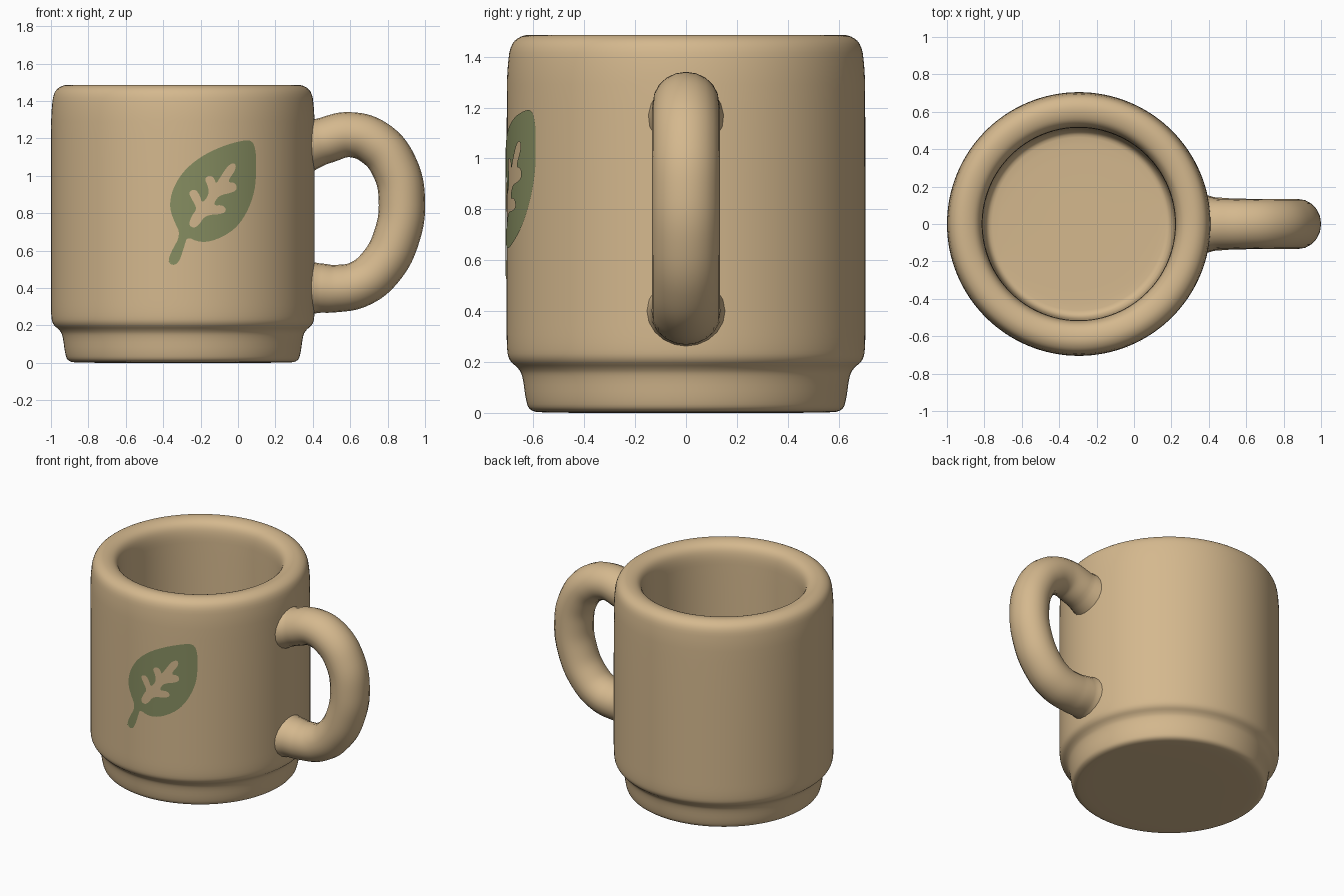
import bpy, bmesh, math
from mathutils import Vector

if "Cube" in bpy.data.objects:
    bpy.data.objects.remove(bpy.data.objects["Cube"])

CX = -0.295      # mug axis
R = 0.705        # outer wall radius
SEG = 128


def material(name, rgb):
    m = bpy.data.materials.new(name)
    m.diffuse_color = (*rgb, 1)
    m.use_nodes = True
    m.node_tree.nodes["Principled BSDF"].inputs["Base Color"].default_value = m.diffuse_color
    return m


clay = material("tan_clay", (0.66, 0.48, 0.27))
green = material("leaf_green", (0.24, 0.27, 0.12))


def finish(bm, name, mat):
    me = bpy.data.meshes.new(name)
    bm.to_mesh(me)
    bm.free()
    ob = bpy.data.objects.new(name, me)
    bpy.context.collection.objects.link(ob)
    me.materials.append(mat)
    for p in me.polygons:
        p.use_smooth = True
    return ob


def chaikin(pts, closed, rounds=2):
    """Round a polyline by cutting its corners."""
    for _ in range(rounds):
        n = len(pts)
        out = [] if closed else [pts[0]]
        for i in range(n if closed else n - 1):
            a, b = Vector(pts[i]), Vector(pts[(i + 1) % n])
            out += [a.lerp(b, 0.25), a.lerp(b, 0.75)]
        pts = out if closed else out + [pts[-1]]
    return pts


# Mug body: lathed profile with stepped foot, rounded rim and hollow inside
profile = [(0, 0), (0.56, 0), (0.615, 0.008), (0.63, 0.05), (0.642, 0.145),
           (0.658, 0.175), (0.695, 0.205), (R, 0.25), (R, 0.4), (R, 1.25),
           (0.702, 1.36), (0.69, 1.45), (0.645, 1.485), (0.59, 1.487),
           (0.54, 1.465), (0.517, 1.41), (0.515, 1.3), (0.512, 0.32),
           (0.50, 0.21), (0.44, 0.20), (0, 0.20)]
bm = bmesh.new()
ring = [bm.verts.new((CX + p[0], 0, p[1])) for p in chaikin(profile, False)]
edges = [bm.edges.new(e) for e in zip(ring, ring[1:])]
bmesh.ops.spin(bm, geom=ring + edges, cent=(CX, 0, 0), axis=(0, 0, 1),
               angle=math.tau, steps=SEG, use_duplicate=False)
bmesh.ops.remove_doubles(bm, verts=bm.verts, dist=0.0005)
bmesh.ops.recalc_face_normals(bm, faces=bm.faces)
finish(bm, "mug_body", clay)

# Handle: tube along a smooth D-shaped path, flared where it meets the wall
path = [(0.33, 1.155, 1.22), (0.45, 1.185, 1.0), (0.60, 1.22, 0.97),
        (0.74, 1.17, 1), (0.84, 1.04, 1), (0.876, 0.87, 1), (0.85, 0.68, 1),
        (0.765, 0.515, 1), (0.65, 0.422, 1), (0.52, 0.397, 1.02),
        (0.43, 0.40, 1.07), (0.33, 0.40, 1.28)]
cu = bpy.data.curves.new("handle", 'CURVE')
cu.dimensions = '3D'
cu.bevel_depth = 0.124
cu.bevel_resolution = 8
cu.resolution_u = 8
sp = cu.splines.new('BEZIER')
sp.bezier_points.add(len(path) - 1)
for bp, (x, z, r) in zip(sp.bezier_points, path):
    bp.co = (x, 0, z)
    bp.radius = r
    bp.handle_left_type = bp.handle_right_type = 'AUTO'
cu.materials.append(clay)
handle = bpy.data.objects.new("handle", cu)
bpy.context.collection.objects.link(handle)
bpy.context.view_layer.objects.active = handle
handle.select_set(True)
bpy.ops.object.convert(target='MESH')
handle = bpy.context.view_layer.objects.active
for v in handle.data.vertices:
    v.co.y *= 1.08
for p in handle.data.polygons:
    p.use_smooth = True

# Leaf decal: outline with a vein-shaped hole, wrapped around the front wall
outline = [(0.075, 1.19), (0.095, 1.14), (0.098, 1.05), (0.092, 0.92),
           (0.045, 0.795), (-0.02, 0.71), (-0.12, 0.655), (-0.205, 0.643),
           (-0.272, 0.675), (-0.285, 0.63), (-0.312, 0.545), (-0.34, 0.52),
           (-0.375, 0.535), (-0.36, 0.59), (-0.305, 0.685), (-0.345, 0.765),
           (-0.367, 0.835), (-0.352, 0.925), (-0.297, 1.02), (-0.205, 1.10),
           (-0.09, 1.157), (0.025, 1.19)]
veins = [(-0.24, 0.72), (-0.265, 0.74), (-0.245, 0.79), (-0.218, 0.825),
         (-0.25, 0.88), (-0.265, 0.915), (-0.23, 0.93), (-0.205, 0.90),
         (-0.192, 0.85), (-0.155, 0.90), (-0.16, 0.945), (-0.18, 0.985),
         (-0.15, 1.005), (-0.125, 0.985), (-0.118, 0.955), (-0.09, 1.0),
         (-0.05, 1.06), (-0.015, 1.07), (-0.01, 1.035), (-0.06, 0.965),
         (-0.015, 0.965), (-0.003, 0.93), (-0.03, 0.91), (-0.105, 0.895),
         (-0.135, 0.84), (-0.08, 0.845), (-0.06, 0.815), (-0.085, 0.795),
         (-0.175, 0.79), (-0.21, 0.735)]
bm = bmesh.new()
for loop in (outline, veins):
    vs = [bm.verts.new((p[0], 0, p[1])) for p in chaikin(loop, True)]
    for a, b in zip(vs, vs[1:] + vs[:1]):
        bm.edges.new((a, b))
bmesh.ops.triangle_fill(bm, edges=bm.edges[:], use_beauty=True, normal=(0, -1, 0))
for i in range(26):
    bmesh.ops.bisect_plane(bm, geom=bm.verts[:] + bm.edges[:] + bm.faces[:],
                           plane_co=(-0.39 + i * 0.02, 0, 0), plane_no=(1, 0, 0))
for v in bm.verts:
    v.co.y = -math.sqrt((R + 0.004) ** 2 - (v.co.x - CX) ** 2)
bm.normal_update()
for f in bm.faces:
    if f.normal.y > 0:
        f.normal_flip()
finish(bm, "leaf_decal", green)
